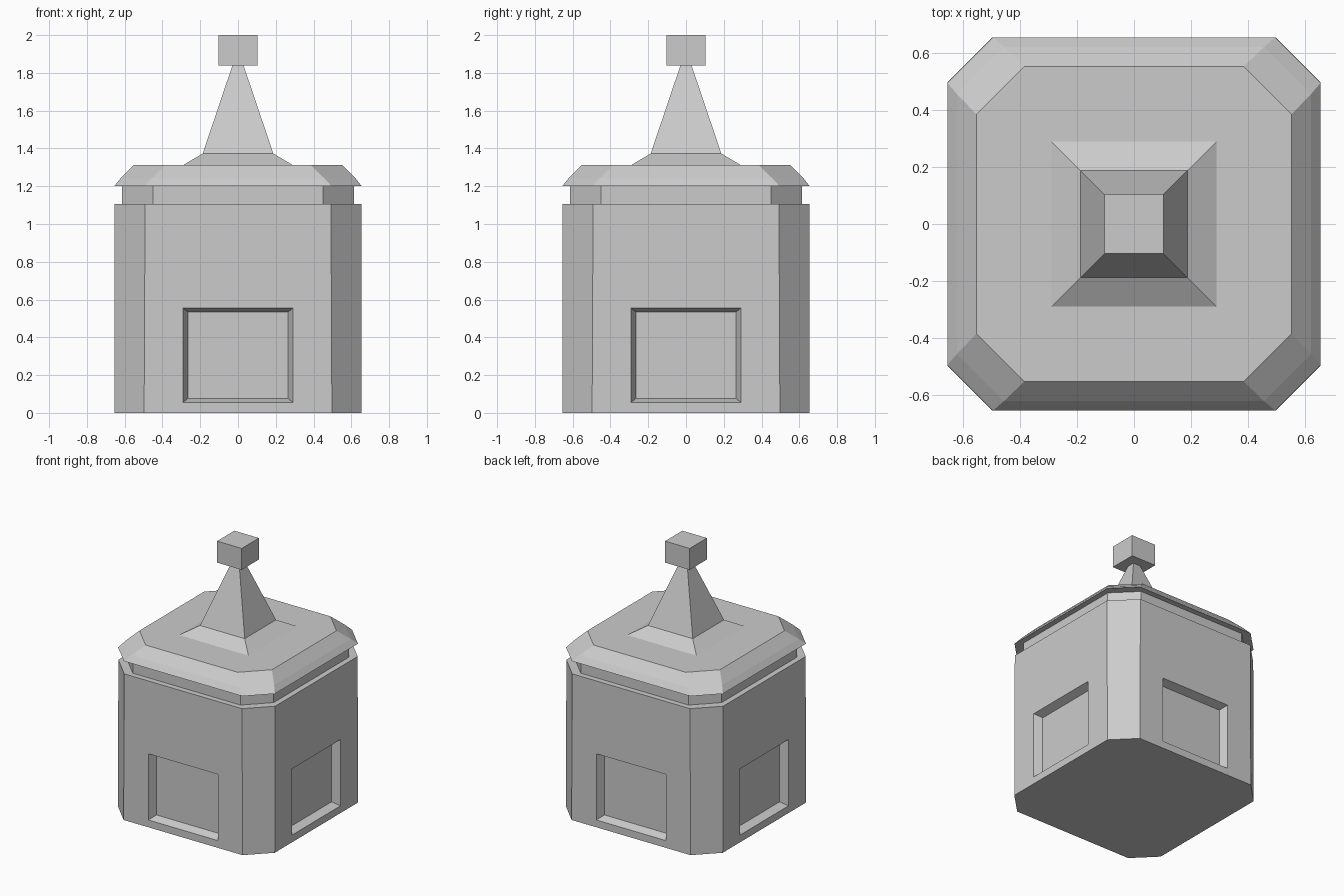
import bpy, bmesh
from math import pi
from mathutils import Matrix, Vector

if "Cube" in bpy.data.objects:
    bpy.data.objects.remove(bpy.data.objects["Cube"])


def octagon(half, flat, z):
    """Square ring with chamfered corners."""
    return [Vector((x, y, z)) for x, y in (
        (half, -flat), (half, flat), (flat, half), (-flat, half),
        (-half, flat), (-half, -flat), (-flat, -half), (flat, -half))]


def square(hx, hy, z):
    return [Vector((x, y, z)) for x, y in ((hx, -hy), (hx, hy), (-hx, hy), (-hx, -hy))]


def loft(bm, rings):
    """Closed solid through a stack of equal-sized rings."""
    loops = [[bm.verts.new(p) for p in ring] for ring in rings]
    n = len(loops[0])
    for a, b in zip(loops, loops[1:]):
        for i in range(n):
            j = (i + 1) % n
            bm.faces.new((a[i], a[j], b[j], b[i]))
    bm.faces.new(loops[0][::-1])
    bm.faces.new(loops[-1])


def make(name, *solids):
    bm = bmesh.new()
    for rings in solids:
        loft(bm, rings)
    bmesh.ops.recalc_face_normals(bm, faces=bm.faces)
    mesh = bpy.data.meshes.new(name)
    bm.to_mesh(mesh)
    bm.free()
    obj = bpy.data.objects.new(name, mesh)
    bpy.context.collection.objects.link(obj)
    return obj


# Main body
body = make("body", [octagon(0.655, 0.497, 0), octagon(0.655, 0.492, 1.105)])

# Tapered cutter for the recessed panel on each side
panel = [square(0.265, 0.228, 0.595), square(0.315, 0.272, 0.715)]
place = Matrix.Translation((0, 0, 0.305)) @ Matrix.Rotation(pi / 2, 4, 'X')
cutters = []
for k in range(4):
    m = Matrix.Rotation(k * pi / 2, 4, 'Z') @ place
    cutters.append([[m @ p for p in ring] for ring in panel])
cutter = make("panel_cutter", *cutters)
cutter.hide_render = True
cutter.hide_viewport = True
cutter.display_type = 'WIRE'
cut = body.modifiers.new("panels", 'BOOLEAN')
cut.operation = 'DIFFERENCE'
cut.solver = 'EXACT'
cut.object = cutter

# Recessed neck between body and roof
make("neck", [octagon(0.613, 0.45, 1.105), octagon(0.613, 0.45, 1.2)])

# Roof slab with a softly bent sloping edge
make("roof", [octagon(0.655, 0.495, 1.2), octagon(0.622, 0.457, 1.242),
              octagon(0.553, 0.385, 1.312)])

# Flared four-sided spire
make("spire", [square(0.29, 0.29, 1.312), square(0.187, 0.187, 1.373),
               square(0.03, 0.03, 1.838)])

# Cube finial
make("finial", [square(0.103, 0.103, 1.838), square(0.103, 0.103, 2.0)])
